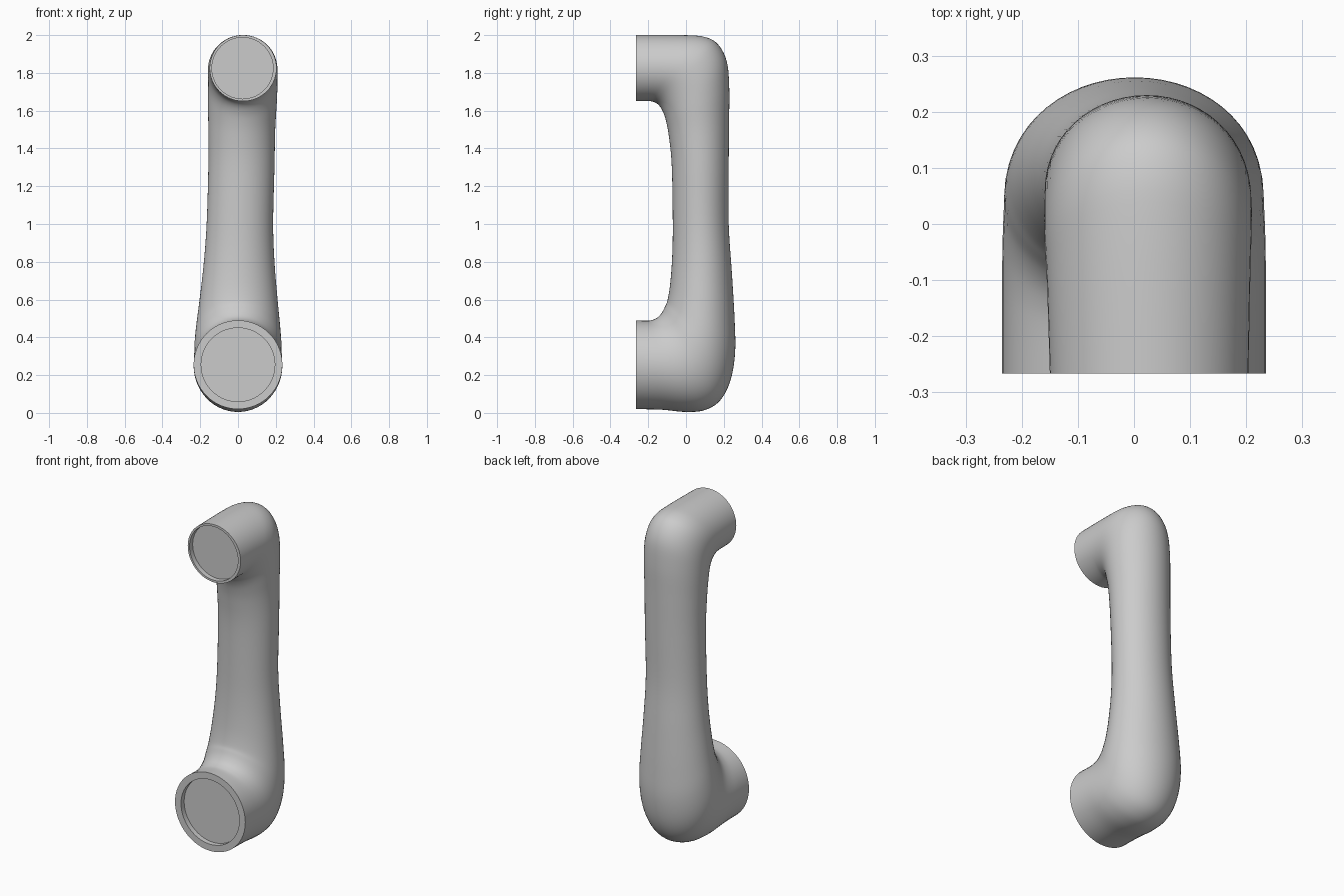
import bpy
import bmesh
from math import cos, sin, tau
from mathutils import Vector

SIDES = 56
STEPS = 5
RECESS = 0.03

# Cross-sections from the lower end to the upper end:
# inner edge (y, z), outer edge (y, z), centre x, half width
SECTIONS = [
    (-.266, .49, -.266, .02, 0, .235),
    (-.2, .488, -.13, .017, 0, .235),
    (-.17, .495, 0, .005, 0, .235),
    (-.145, .51, .1, .015, 0, .234),
    (-.125, .535, .18, .065, 0, .232),
    (-.11, .565, .235, .17, 0, .23),
    (-.097, .6, .26, .32, .001, .222),
    (-.083, .69, .257, .5, .003, .207),
    (-.073, .83, .243, .74, .006, .188),
    (-.07, 1, .226, 1, .01, .176),
    (-.075, 1.3, .226, 1.3, .018, .175),
    (-.09, 1.46, .228, 1.54, .02, .177),
    (-.107, 1.55, .229, 1.72, .023, .182),
    (-.125, 1.6, .216, 1.86, .025, .184),
    (-.145, 1.63, .17, 1.95, .025, .185),
    (-.17, 1.646, .1, 1.99, .025, .184),
    (-.2, 1.651, -.02, 2, .026, .181),
    (-.266, 1.65, -.266, 2, .027, .177),
]


def make_material(name, value):
    mat = bpy.data.materials.new(name)
    mat.use_nodes = True
    colour = (value, value, value, 1)
    mat.diffuse_color = colour
    mat.node_tree.nodes["Principled BSDF"].inputs["Base Color"].default_value = colour
    return mat


def spline(a, b, c, d, t):
    """Smooth interpolation from b to c, with a and d as neighbours."""
    return b + (c - a) * t / 2 + (2 * a - 5 * b + 4 * c - d) * t**2 / 2 \
        + (3 * b - a - 3 * c + d) * t**3 / 2


def smooth_sections():
    last = len(SECTIONS) - 1
    for i in range(last):
        near = [SECTIONS[min(max(i + k, 0), last)] for k in (-1, 0, 1, 2)]
        for s in range(STEPS):
            yield [spline(*values, s / STEPS) for values in zip(*near)]
    yield SECTIONS[last]


def add_ring(bm, centre, across, along):
    angles = [tau * k / SIDES for k in range(SIDES)]
    return [bm.verts.new(centre + across * cos(a) + along * sin(a)) for a in angles]


def bridge(bm, first, second):
    for k in range(SIDES):
        n = (k + 1) % SIDES
        bm.faces.new((first[k], first[n], second[n], second[k]))


def close_end(bm, ring, centre, radius):
    """Flat rim, short inner wall and a recessed disc."""
    sign = 1 if ring[SIDES // 4].co.z > centre.z else -1
    across, along = Vector((radius, 0, 0)), Vector((0, 0, sign * radius))
    lip = add_ring(bm, centre, across, along)
    floor = add_ring(bm, centre + Vector((0, RECESS, 0)), across, along)
    bridge(bm, ring, lip)
    bridge(bm, lip, floor)
    bm.faces.new(floor)


default = bpy.data.objects.get("Cube")
if default:
    bpy.data.objects.remove(default, do_unlink=True)

# Swept grip with both turned ends
bm = bmesh.new()
rings = []
for iy, iz, oy, oz, x, half in smooth_sections():
    inner, outer = Vector((x, iy, iz)), Vector((x, oy, oz))
    rings.append(add_ring(bm, (inner + outer) / 2, Vector((half, 0, 0)), (outer - inner) / 2))
for first, second in zip(rings, rings[1:]):
    bridge(bm, first, second)

# Recessed mounting faces
front = SECTIONS[0][0]
close_end(bm, rings[0], Vector((0, front, .255)), .195)
close_end(bm, rings[-1], Vector((.024, front, 1.825)), .162)
bmesh.ops.recalc_face_normals(bm, faces=bm.faces)

mesh = bpy.data.meshes.new("pull_handle")
bm.to_mesh(mesh)
bm.free()
mesh.materials.append(make_material("plain grey", .6))
handle = bpy.data.objects.new("pull_handle", mesh)
bpy.context.collection.objects.link(handle)

bpy.ops.object.select_all(action="DESELECT")
handle.select_set(True)
bpy.context.view_layer.objects.active = handle
bpy.ops.object.shade_smooth_by_angle(angle=.7)
